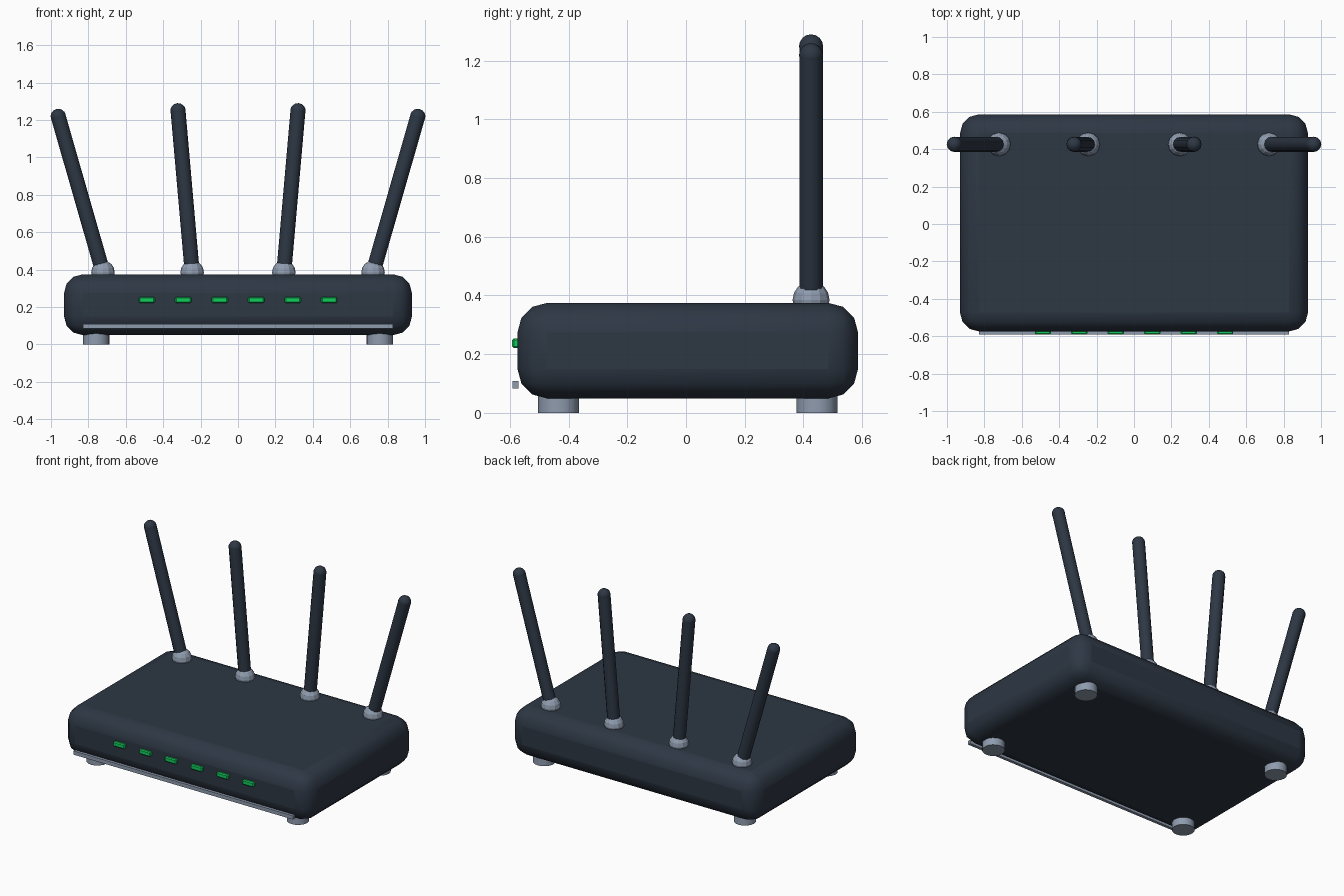
import bpy, math
from mathutils import Vector, Matrix

if "Cube" in bpy.data.objects:
    bpy.data.objects.remove(bpy.data.objects["Cube"])


def material(name, rgb):
    m = bpy.data.materials.new(name)
    lin = [(c / 255 / 12.92) if c < 11 else ((c / 255 + 0.055) / 1.055) ** 2.4 for c in rgb]
    m.diffuse_color = (*lin, 1)
    m.use_nodes = True
    m.node_tree.nodes["Principled BSDF"].inputs["Base Color"].default_value = m.diffuse_color
    return m


SLATE = material("dark slate", (45, 55, 68))
GREY = material("light grey", (143, 156, 175))
GREEN = material("light green", (18, 204, 92))


def finish(name, mat, smooth=None):
    o = bpy.context.object
    o.name = name
    o.data.materials.append(mat)
    bpy.ops.object.transform_apply(location=False, rotation=False, scale=True)
    if smooth:
        bpy.ops.object.shade_smooth_by_angle(angle=math.radians(smooth))
    return o


def box(name, centre, size, mat, bevel=0, segments=1, smooth=None):
    bpy.ops.mesh.primitive_cube_add(size=1, location=centre)
    bpy.context.object.scale = size
    o = finish(name, mat, smooth)
    if bevel:
        b = o.modifiers.new("bevel", 'BEVEL')
        b.width, b.segments, b.limit_method = bevel, segments, 'NONE'
        bpy.ops.object.modifier_apply(modifier="bevel")
        if smooth:
            bpy.ops.object.shade_smooth_by_angle(angle=math.radians(smooth))
    return o


def ball(name, centre, radius, mat, rot=(0, 0, 0), smooth=None):
    bpy.ops.mesh.primitive_uv_sphere_add(segments=12, ring_count=8, radius=radius,
                                         location=centre, rotation=rot)
    return finish(name, mat, smooth)


# Rounded housing
box("housing", (0, 0.006, 0.212), (1.86, 1.16, 0.325), SLATE, 0.1, 3, 45)

# Trim strip along the lower front
box("front_trim", (0, -0.581, 0.096), (1.66, 0.02, 0.025), GREY)

# Row of status lights
for i in range(6):
    box(f"status_light_{i + 1}", ((i - 2.5) * 0.195, -0.58, 0.237),
        (0.086, 0.024, 0.033), GREEN, 0.006, 1)

# Round feet
for sx in (-1, 1):
    for sy in (-1, 1):
        bpy.ops.mesh.primitive_cylinder_add(vertices=16, radius=0.07, depth=0.06,
                                            location=(sx * 0.758, 0.006 + sy * 0.44, 0.03))
        finish("foot", GREY, 40)

# Antennas: ball joint, tilted rod and rounded tip
for x, tilt in ((-0.722, -16), (-0.245, -5), (0.245, 5), (0.722, 16)):
    base = Vector((x, 0.426, 0.385))
    rot = (0, math.radians(tilt), 0)
    axis = Matrix.Rotation(rot[1], 3, 'Y') @ Vector((0, 0, 1))
    ball("antenna_joint", base, 0.063, GREY)
    bpy.ops.mesh.primitive_cylinder_add(vertices=12, radius=0.04, depth=0.867,
                                        location=base + axis * 0.4335, rotation=rot)
    finish("antenna_rod", SLATE, 40)
    ball("antenna_tip", base + axis * 0.867, 0.041, SLATE, rot, 40)
